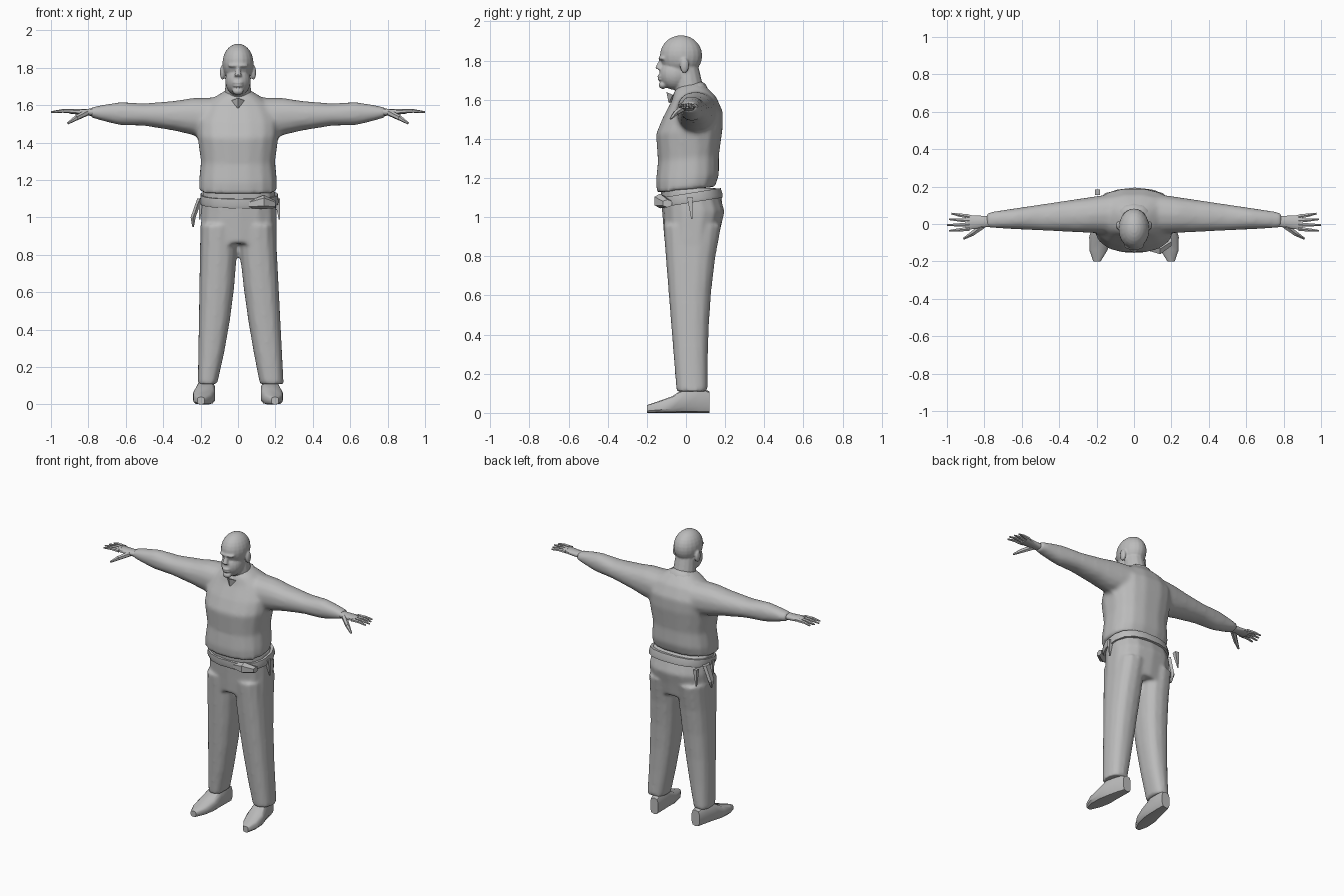
import bpy, bmesh
from math import cos, sin, pi, radians
from mathutils import Matrix, Vector

default = bpy.data.objects.get("Cube")
if default:
    bpy.data.objects.remove(default, do_unlink=True)

grey = bpy.data.materials.new("plain grey")
grey.use_nodes = True
grey.diffuse_color = (0.5, 0.5, 0.5, 1)
shader = grey.node_tree.nodes["Principled BSDF"]
shader.inputs["Base Color"].default_value = grey.diffuse_color


def power(value, exponent):
    return abs(value) ** exponent * (1 if value >= 0 else -1)


def loft(bm, axis, rings, sides=14, square=0.8, slope=0.0, flip=1):
    """Skin closed rings given as (position, low a, high a, low b, high b)."""
    skins = []
    for position, low_a, high_a, low_b, high_b in rings:
        skin = []
        for i in range(sides):
            turn = 2 * pi * (i + 0.5) / sides
            a = (low_a + high_a + (high_a - low_a) * power(cos(turn), square)) / 2
            b = (low_b + high_b + (high_b - low_b) * power(sin(turn), square)) / 2
            along = position + slope * b
            point = {"z": (a, b, along), "x": (along, a, b), "y": (a, along, b)}[axis]
            skin.append(bm.verts.new((point[0] * flip, point[1], point[2])))
        skins.append(skin)
    for lower, upper in zip(skins, skins[1:]):
        for i in range(sides):
            j = (i + 1) % sides
            bm.faces.new((lower[i], lower[j], upper[j], upper[i]))
    bm.faces.new(skins[0][::-1])
    bm.faces.new(skins[-1])


def rod(bm, start, end, start_radius, end_radius, sides=6):
    """Tapered rod between two points."""
    start, end = Vector(start), Vector(end)
    axis = end - start
    matrix = axis.to_track_quat("Z", "Y").to_matrix().to_4x4()
    matrix.translation = (start + end) / 2
    bmesh.ops.create_cone(bm, cap_ends=True, segments=sides, radius1=start_radius,
                          radius2=end_radius, depth=axis.length, matrix=matrix)


def blob(bm, centre, radii):
    """Ellipsoid."""
    matrix = Matrix.Translation(centre) @ Matrix.Diagonal((*radii, 1))
    bmesh.ops.create_uvsphere(bm, u_segments=20, v_segments=14, radius=1, matrix=matrix)


def finish(bm, name, angle=50, fuse=0.0, soften=5):
    """Make a shaded object, fusing overlapping volumes if a voxel size is given."""
    bmesh.ops.recalc_face_normals(bm, faces=bm.faces)
    mesh = bpy.data.meshes.new(name)
    bm.to_mesh(mesh)
    bm.free()
    mesh.materials.append(grey)
    obj = bpy.data.objects.new(name, mesh)
    bpy.context.collection.objects.link(obj)
    if fuse:
        remesh = obj.modifiers.new("fuse", "REMESH")
        remesh.mode = "VOXEL"
        remesh.voxel_size = fuse
        remesh.use_smooth_shade = True
        smooth = obj.modifiers.new("soften", "SMOOTH")
        smooth.factor = 0.5
        smooth.iterations = soften
    bpy.ops.object.select_all(action="DESELECT")
    obj.select_set(True)
    bpy.context.view_layer.objects.active = obj
    bpy.ops.object.shade_smooth_by_angle(angle=radians(angle))


# Shirt: torso (height, half width, front, back) fused with both sleeves
torso = [(1.14, .21, -.15, .15), (1.2, .21, -.155, .17), (1.3, .2, -.145, .17),
         (1.44, .22, -.155, .19), (1.52, .22, -.12, .19), (1.6, .18, -.075, .155),
         (1.65, .11, -.06, .11), (1.68, .06, -.03, .08)]
bm = bmesh.new()
loft(bm, "z", [(z, -wide, wide, front, back) for z, wide, front, back in torso],
     slope=0.1, sides=16)
sleeve = []
for x, tall in ((.08, .11), (.24, .1), (.34, .08), (.5, .06), (.63, .062), (.72, .044), (.79, .026)):
    deep, y, z = .12 - .1 * x, .06 - .05 * x, 1.53 + .04 * x
    sleeve.append((x, y - deep, y + deep, z - tall, z + tall))
for side in (1, -1):
    loft(bm, "x", sleeve, flip=side, square=0.9)
finish(bm, "shirt", fuse=0.013)


# Trousers: hips fused with two legs that follow the same front and back curves
def front(z):
    return -.04 - .08 * z


def back(z):
    return .11 + .08 * z ** 3


bm = bmesh.new()
loft(bm, "z", [(z, -.2, .21, front(z), back(z)) for z in (.86, .95, 1.03)]
     + [(1.15, -.19, .2, front(1.15), .16)])
for side, ankle, taper, bend in ((1, .25, .05, 1.6), (-1, .217, .015, 2)):
    leg = []
    for step in range(6):
        z = .11 + .17 * step
        inner = .14 * (1 - z) ** bend
        leg.append((z, inner, ankle - taper * z, front(z), back(z)))
    loft(bm, "z", leg, flip=side)
finish(bm, "trousers", fuse=0.011)

# Head: skull, jaw, neck and features fused together
bm = bmesh.new()
blob(bm, (0, -.025, 1.825), (.083, .108, .104))
blob(bm, (0, -.056, 1.73), (.068, .08, .08))
rod(bm, (0, .025, 1.6), (0, 0, 1.76), .078, .064, sides=14)
blob(bm, (0, -.115, 1.812), (.055, .026, .013))
rod(bm, (0, -.125, 1.81), (0, -.138, 1.755), .008, .021, sides=8)
blob(bm, (0, -.125, 1.72), (.03, .022, .008))
blob(bm, (0, -.125, 1.704), (.028, .02, .008))
blob(bm, (0, -.118, 1.675), (.03, .022, .02))
for side in (1, -1):
    blob(bm, (.083 * side, -.008, 1.775), (.014, .023, .04))
finish(bm, "head", fuse=0.006, soften=3)

# Collar ring, lower at the throat, with a pointed notch
bm = bmesh.new()
loft(bm, "z", [(1.62, -.1, .1, -.073, .11), (1.645, -.09, .09, -.068, .1),
               (1.665, -.068, .068, -.055, .08)], slope=0.35)
rod(bm, (0, -.068, 1.625), (0, -.086, 1.585), .035, .004, sides=4)
finish(bm, "collar")

# Hands: palm, four spread fingers and a thumb
for side, name in ((1, "left_hand"), (-1, "right_hand")):
    bm = bmesh.new()
    loft(bm, "x", [(.75, -.015, .045, 1.54, 1.585), (.81, -.02, .045, 1.545, 1.58),
                   (.9, -.035, .05, 1.555, 1.58)], sides=10, flip=side)
    for finger in range(4):
        y = .04 - .022 * finger
        knuckle = (.935 * side, y * 1.2, 1.57)
        tip = ((1 - .012 * abs(finger - 2)) * side, y * 1.4, 1.563)
        rod(bm, (.88 * side, y, 1.568), knuckle, .013, .01)
        rod(bm, knuckle, tip, .01, .005)
    joint = (.865 * side, -.052, 1.532)
    rod(bm, (.81 * side, -.01, 1.56), joint, .018, .014)
    rod(bm, joint, (.91 * side, -.078, 1.503), .014, .006)
    finish(bm, name)

# Shoes: (length position, half width, height), toes turned out
shoe = []
for y, wide, tall in ((-.2, .02, .04), (-.14, .05, .06), (-.07, .06, .085),
                      (0, .05, .13), (.07, .04, .13), (.12, .03, .11)):
    middle = .172 - .13 * y
    shoe.append((y, middle - wide, middle + wide, 0, tall))
for side, name in ((1, "left_shoe"), (-1, "right_shoe")):
    bm = bmesh.new()
    loft(bm, "y", shoe, sides=10, square=0.6, flip=side)
    finish(bm, name, angle=40)

# Belt, higher at the back
bm = bmesh.new()
loft(bm, "z", [(1.07, -.202, .216, -.133, .19), (1.085, -.206, .22, -.138, .19),
               (1.12, -.202, .215, -.138, .18)], slope=0.16, sides=16)
finish(bm, "belt")

# Pouch on the front of the belt
bm = bmesh.new()
loft(bm, "x", [(.06, -.14, -.1, 1.05, 1.09), (.14, -.165, -.1, 1.045, 1.12),
               (.2, -.12, -.07, 1.05, 1.09)], sides=6)
finish(bm, "front_pouch", angle=25)

# Holster on the right hip
bm = bmesh.new()
loft(bm, "z", [(.95, -.245, -.235, .06, .075), (1, -.255, -.225, .045, .1),
               (1.1, -.22, -.19, .04, .11)], sides=6)
finish(bm, "right_holster", angle=25)

# Short straps hanging from the belt
bm = bmesh.new()
for x, y in ((.21, .02), (-.195, 0), (-.195, .17)):
    rod(bm, (x, y, 1.1), (x * 1.05, y + .01, .99), .02, .004, sides=4)
finish(bm, "belt_straps", angle=25)
